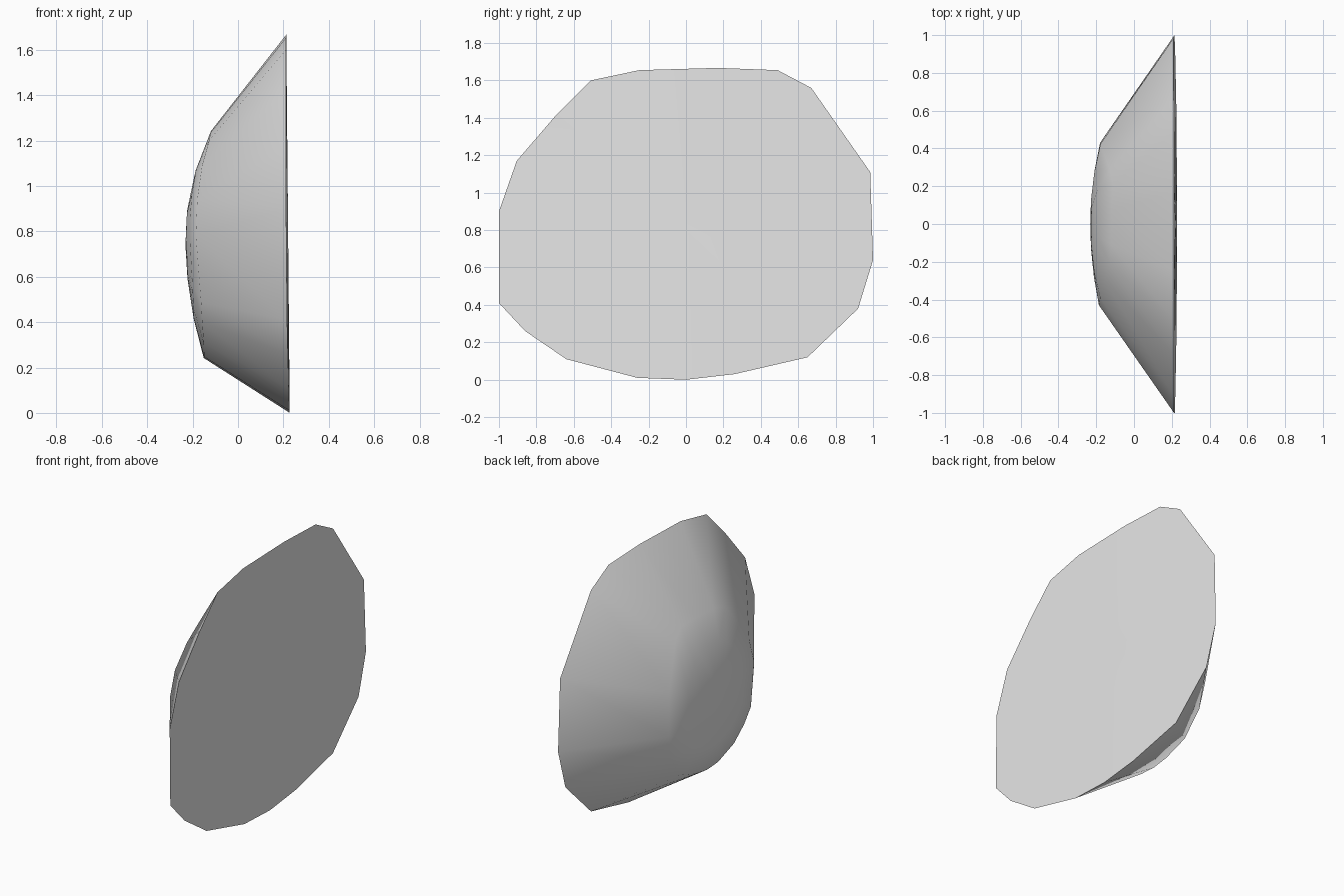
import bpy, bmesh, math

cube = bpy.data.objects.get("Cube")
if cube:
    bpy.data.objects.remove(cube, do_unlink=True)

# Rim outline as (y, z)
OUTLINE = [(-1, .41), (-1, .90), (-.905, 1.17), (-.69, 1.42), (-.51, 1.60),
           (-.25, 1.655), (.17, 1.667), (.49, 1.655), (.67, 1.56), (.985, 1.11),
           (1, .64), (.92, .38), (.65, .12), (.26, .03), (0, 0), (-.26, .01),
           (-.64, .11), (-.86, .26)]
MID_Z = .83
CAP_Z = .74


def rim_x(y, z):
    return .228 - .009 * z - .008 * y * y


def dome_x(y, z):
    dz = z - .77
    return -.232 + .25 * y * y + (.5 if dz > 0 else .29) * dz * dz


def cap_ring(bm, size):
    """Shrunken copy of the outline lying on the shallow dome."""
    ring = []
    for y, z in OUTLINE:
        cy, cz = y * .43 * size, CAP_Z + (z - MID_Z) * .6 * size
        ring.append(bm.verts.new((dome_x(cy, cz), cy, cz)))
    return ring


def bridge(bm, a, b):
    for i in range(len(a)):
        j = (i + 1) % len(a)
        bm.faces.new((a[i], a[j], b[j], b[i]))


def fan(bm, ring, centre):
    tip = bm.verts.new(centre)
    for i in range(len(ring)):
        bm.faces.new((ring[i], ring[(i + 1) % len(ring)], tip))


bm = bmesh.new()
# Sloping wall from the rim to the domed cap
rim = [bm.verts.new((rim_x(y, z), y, z)) for y, z in OUTLINE]
rings = [rim] + [cap_ring(bm, s) for s in (1, .65, .3)]
for outer, inner in zip(rings, rings[1:]):
    bridge(bm, outer, inner)
# Cap centre and flat closing face
fan(bm, rings[-1], (dome_x(0, CAP_Z), 0, CAP_Z))
fan(bm, rim, (rim_x(0, MID_Z), 0, MID_Z))
bmesh.ops.recalc_face_normals(bm, faces=bm.faces)

mesh = bpy.data.meshes.new("domed_shell")
bm.to_mesh(mesh)
bm.free()
shell = bpy.data.objects.new("domed_shell", mesh)
bpy.context.collection.objects.link(shell)

# Single light grey material
grey = bpy.data.materials.new("light_grey")
grey.use_nodes = True
colour = (.8, .8, .8, 1)
grey.diffuse_color = colour
for node in grey.node_tree.nodes:
    if node.type == 'BSDF_PRINCIPLED':
        node.inputs["Base Color"].default_value = colour
mesh.materials.append(grey)

# Smooth wall and cap, sharp rim
bpy.ops.object.select_all(action='DESELECT')
shell.select_set(True)
bpy.context.view_layer.objects.active = shell
bpy.ops.object.shade_smooth_by_angle(angle=math.radians(60))
